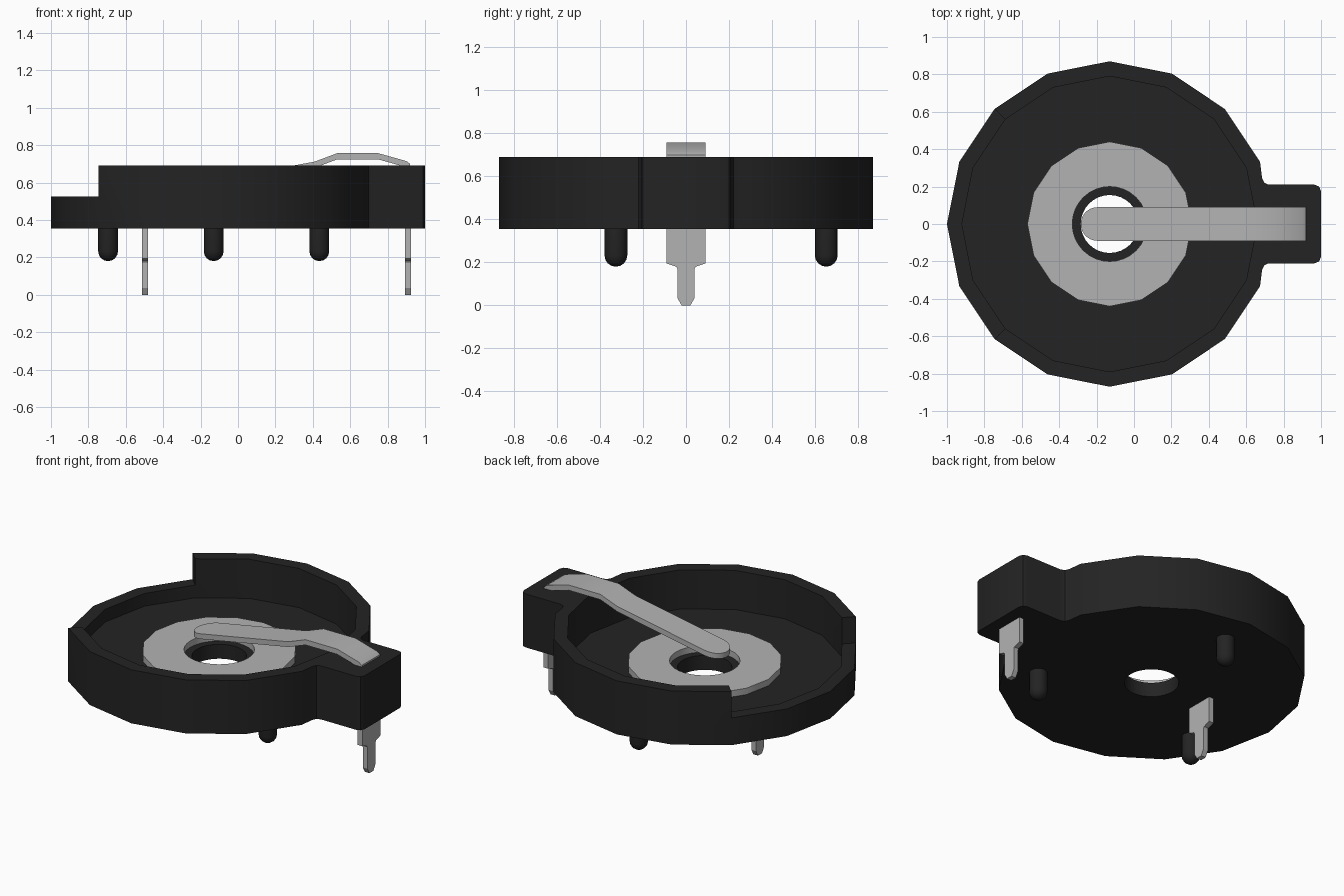
import bpy, bmesh, math
from mathutils import Vector

cube = bpy.data.objects.get("Cube")
if cube:
    bpy.data.objects.remove(cube, do_unlink=True)

CX = -0.13          # centre of the round tray
BOTTOM, FLOOR, LOW, TOP = 0.355, 0.445, 0.525, 0.69


def material(name, value, rough):
    m = bpy.data.materials.new(name)
    m.use_nodes = True
    col = (value, value, value, 1)
    m.diffuse_color = col
    bsdf = m.node_tree.nodes["Principled BSDF"]
    bsdf.inputs["Base Color"].default_value = col
    bsdf.inputs["Roughness"].default_value = rough
    return m


black = material("black plastic", 0.017, 0.6)
metal = material("grey metal", 0.45, 0.5)


def finish(name, bm, mat):
    bmesh.ops.recalc_face_normals(bm, faces=bm.faces[:])
    me = bpy.data.meshes.new(name)
    bm.to_mesh(me)
    bm.free()
    ob = bpy.data.objects.new(name, me)
    bpy.context.scene.collection.objects.link(ob)
    me.materials.append(mat)
    return ob


def smooth(ob):
    bpy.ops.object.select_all(action='DESELECT')
    ob.select_set(True)
    bpy.context.view_layer.objects.active = ob
    bpy.ops.object.shade_smooth_by_angle(angle=math.radians(30))


def prism(name, points, offset, mat):
    """Extrude a closed 3D outline along an offset vector."""
    bm = bmesh.new()
    face = bm.faces.new([bm.verts.new(p) for p in points])
    ext = bmesh.ops.extrude_face_region(bm, geom=[face])
    verts = [g for g in ext["geom"] if isinstance(g, bmesh.types.BMVert)]
    bmesh.ops.translate(bm, verts=verts, vec=Vector(offset))
    return finish(name, bm, mat)


def lathe(name, profile, steps, centre, mat, closed=False):
    """Revolve (radius, z) points around a vertical axis."""
    bm = bmesh.new()
    vs = [bm.verts.new((r, 0, z)) for r, z in profile]
    for a, b in zip(vs, vs[1:] + (vs[:1] if closed else [])):
        if a is not b and not (b is vs[0] and not closed):
            bm.edges.new((a, b))
    bmesh.ops.spin(bm, geom=bm.verts[:] + bm.edges[:], cent=(0, 0, 0), axis=(0, 0, 1),
                   angle=math.tau, steps=steps, use_merge=True)
    bmesh.ops.remove_doubles(bm, verts=bm.verts[:], dist=1e-5)
    bmesh.ops.translate(bm, verts=bm.verts[:], vec=(centre[0], centre[1], 0))
    ob = finish(name, bm, mat)
    smooth(ob)
    return ob


def ring(radius, count, z, first=0, last=None):
    last = count if last is None else last
    return [(CX + radius * math.cos(math.tau * i / count),
             radius * math.sin(math.tau * i / count), z) for i in range(first, last)]


# Tray body: sixteen-sided outline with a filleted terminal block on +x
tab = [(0.685, 0.245), (0.697, 0.22), (0.72, 0.21), (0.965, 0.21), (0.99, 0.2), (1.0, 0.175)]
outline = ring(0.87, 16, BOTTOM, 1, 16)
outline += [(x, -y, BOTTOM) for x, y in tab] + [(x, y, BOTTOM) for x, y in reversed(tab)]
body = prism("tray_body", outline, (0, 0, TOP - BOTTOM), black)

# Cutters: round pocket, centre hole, lowered rim on the -x quarter
far = 1.5
cutters = [
    prism("pocket_cutter", ring(0.79, 16, FLOOR), (0, 0, 1), black),
    prism("hole_cutter", ring(0.155, 32, 0.2), (0, 0, 1), black),
    prism("rim_cutter", [(CX, 0, LOW), (CX - far, far, LOW), (CX - far, -far, LOW)],
          (0, 0, 0.5), black),
]
bpy.context.view_layer.objects.active = body
for c in cutters:
    c.hide_render = True
    mod = body.modifiers.new(c.name, 'BOOLEAN')
    mod.operation = 'DIFFERENCE'
    mod.solver = 'EXACT'
    mod.object = c
    bpy.ops.object.modifier_apply(modifier=mod.name)
for c in cutters:
    bpy.data.objects.remove(c, do_unlink=True)
smooth(body)

# Contact washer on the tray floor
washer = prism("contact_washer", ring(0.44, 16, FLOOR - 0.005), (0, 0, 0.045), metal)
bore = prism("washer_bore", ring(0.2, 32, 0.3), (0, 0, 0.5), metal)
bpy.context.view_layer.objects.active = washer
mod = washer.modifiers.new("bore", 'BOOLEAN')
mod.operation = 'DIFFERENCE'
mod.solver = 'EXACT'
mod.object = bore
bpy.ops.object.modifier_apply(modifier=mod.name)
bpy.data.objects.remove(bore, do_unlink=True)
smooth(washer)

# Spring arm: strip swept through (x, top z, half width) stations, rounded tip
W, T = 0.09, 0.033
slope = 0.185
stations = []
for i in range(7):
    a = math.radians(8 + 82 * i / 6)
    x = -0.195 - W * math.cos(a)
    stations.append((x, 0.712 - slope * (0.41 - x), W * math.sin(a)))
stations += [(0.41, 0.712, W), (0.53, 0.757, W), (0.75, 0.757, W), (0.9, 0.715, W), (0.92, 0.7, W)]
bm = bmesh.new()
loops = [[bm.verts.new(p) for p in ((x, -w, z), (x, w, z), (x, w, z - T), (x, -w, z - T))]
         for x, z, w in stations]
for a, b in zip(loops, loops[1:]):
    for i in range(4):
        j = (i + 1) % 4
        bm.faces.new((a[i], a[j], b[j], b[i]))
bm.faces.new(loops[0])
bm.faces.new(loops[-1])
smooth(finish("spring_arm", bm, metal))

# Solder leads: wide shoulder, narrow pin with chamfered tip
half = [(0.09, 0.37), (0.09, 0.195), (0.045, 0.18), (0.04, 0.17), (0.04, 0.035), (0.02, 0.0)]
for name, x in (("negative_lead", -0.497), ("positive_lead", 0.908)):
    pts = [(x - 0.016, y, z) for y, z in half] + [(x - 0.016, -y, z) for y, z in reversed(half)]
    prism(name, pts, (0.032, 0, 0), metal)

# Three round-ended locating pegs
R = 0.053
peg = [(R, 0.37)] + [(R * math.cos(math.radians(a)), 0.18 + R - R * math.sin(math.radians(a)))
                     for a in (0, 22.5, 45, 67.5)] + [(0, 0.18)]
for i in range(3):
    a = math.radians(90 + 120 * i)
    lathe(f"locating_peg_{i + 1}", peg, 16, (CX + 0.652 * math.cos(a), 0.652 * math.sin(a)), black)
